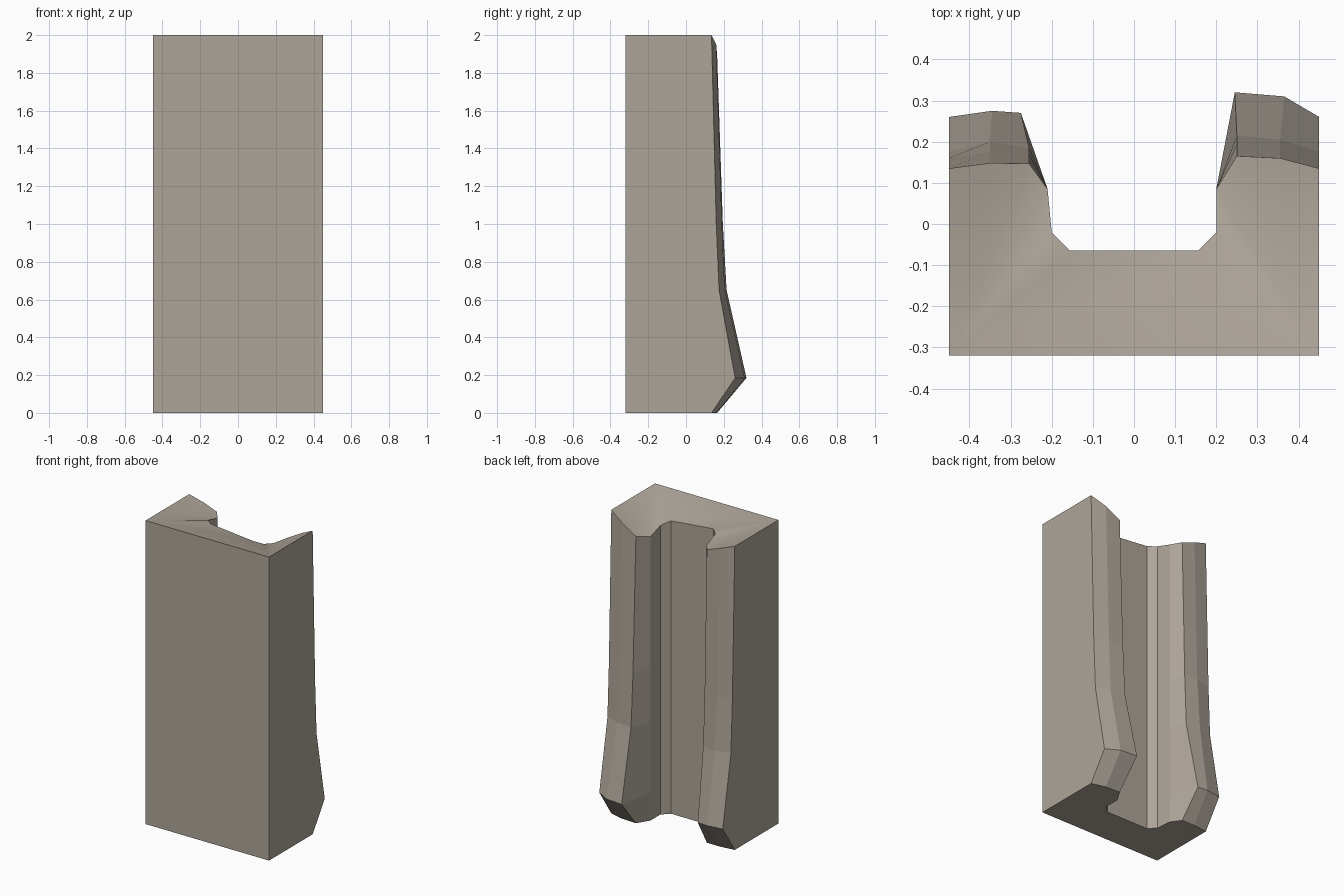
import bpy, bmesh

if "Cube" in bpy.data.objects:
    bpy.data.objects.remove(bpy.data.objects["Cube"])

# Stone colour
stone = bpy.data.materials.new("warm grey stone")
stone.diffuse_color = (0.42, 0.375, 0.32, 1)
stone.use_nodes = True
stone.node_tree.nodes["Principled BSDF"].inputs["Base Color"].default_value = stone.diffuse_color

# Straight columns: (x, y, top height)
front = [(-0.45, -0.32, 2.0), (0.45, -0.32, 2.0)]
groove = [(0.2, 0.085, 1.87), (0.2, -0.02, 1.905), (0.155, -0.065, 1.93),
          (-0.155, -0.065, 1.96), (-0.2, -0.02, 1.955), (-0.21, 0.085, 1.925)]

# Ridge columns: x, x at the foot, top height, then y at each level
levels = [0.0, 0.185, 0.65, 1.0]
right_ridge = [(0.45, 0.45, 2.0, (0.135, 0.26, 0.175, 0.16, 0.135)),
               (0.355, 0.365, 1.95, (0.16, 0.31, 0.205, 0.19, 0.16)),
               (0.25, 0.245, 1.89, (0.165, 0.32, 0.215, 0.195, 0.165))]
left_ridge = [(-0.255, -0.275, 1.93, (0.147, 0.27, 0.185, 0.17, 0.147)),
              (-0.35, -0.345, 1.965, (0.148, 0.275, 0.20, 0.175, 0.148)),
              (-0.45, -0.45, 2.0, (0.135, 0.26, 0.175, 0.16, 0.135))]


def straight(x, y, top):
    return [(x, y, z) for z in levels + [top]]


def ridge(x, foot_x, top, ys):
    return [(foot_x if i == 1 else x, y, z)
            for i, (y, z) in enumerate(zip(ys, levels + [top]))]


columns = ([straight(*c) for c in front] + [ridge(*c) for c in right_ridge]
           + [straight(*c) for c in groove] + [ridge(*c) for c in left_ridge])

# Walls lofted between neighbouring columns
bm = bmesh.new()
cols = [[bm.verts.new(p) for p in col] for col in columns]
n = len(cols)
for i in range(n):
    a, b = cols[i], cols[(i + 1) % n]
    for k in range(len(levels)):
        bm.faces.new((a[k], b[k], b[k + 1], a[k + 1]))

# Caps: fans from the two front corners around the groove
mid = 7  # right end of the groove floor
for k, top in ((0, False), (len(levels), True)):
    ring = [c[k] for c in cols]
    tris = [(1, j, j + 1) for j in range(2, mid)]
    tris += [(0, j, j + 1) for j in range(mid, n - 1)] + [(0, 1, mid)]
    for t in tris:
        f = bm.faces.new([ring[j] for j in t])
        f.smooth = top
bmesh.ops.recalc_face_normals(bm, faces=bm.faces)

mesh = bpy.data.meshes.new("grooved_pillar")
bm.to_mesh(mesh)
bm.free()
mesh.materials.append(stone)
pillar = bpy.data.objects.new("grooved_pillar", mesh)
bpy.context.collection.objects.link(pillar)
